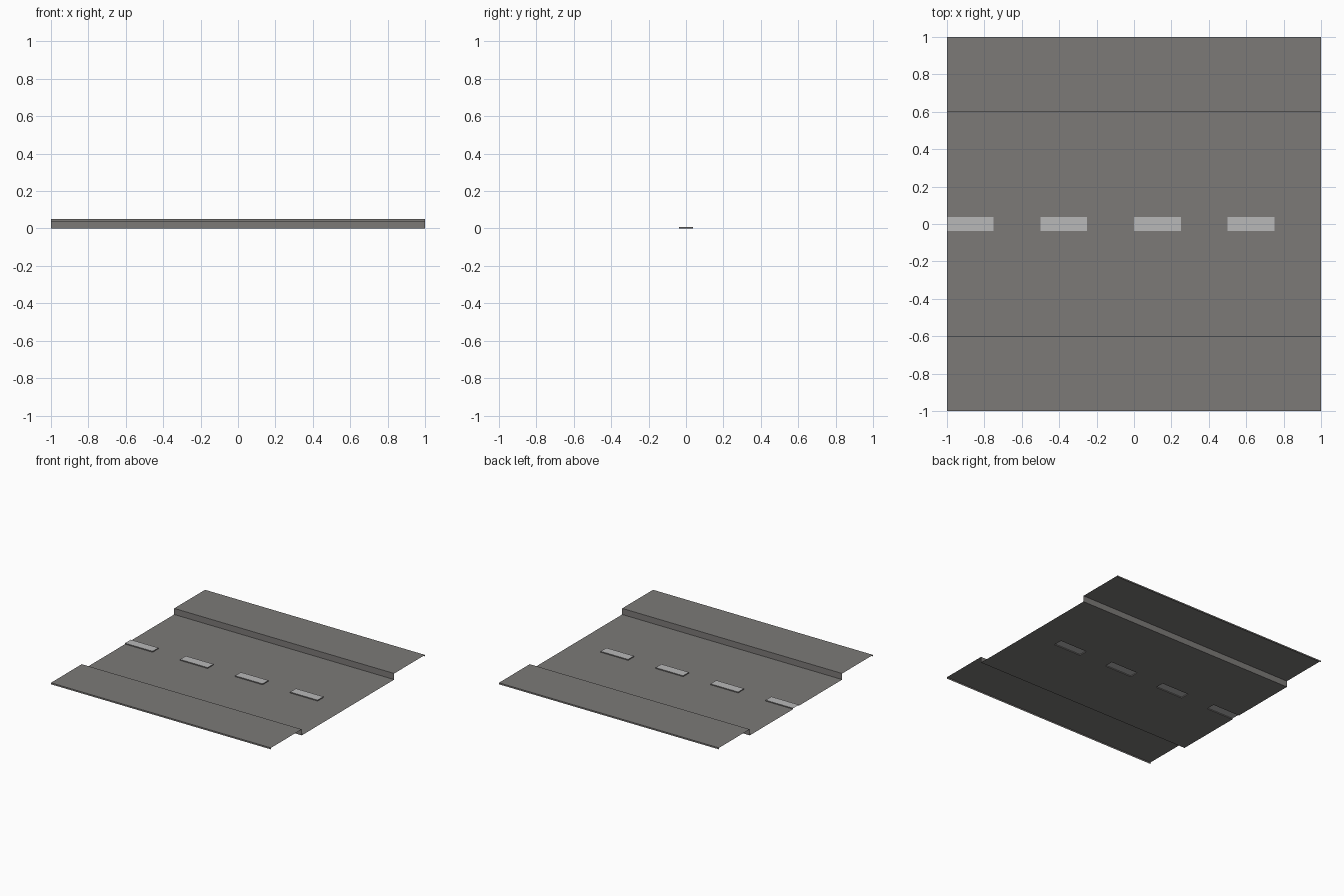
import bpy

if "Cube" in bpy.data.objects:
    bpy.data.objects.remove(bpy.data.objects["Cube"])

ROAD_HALF, KERB_H, LIP_Z = 0.6, 0.05, 0.0375
DASH_HALF, DASH_H, DASH_LEN = 0.0375, 0.008, 0.25


def material(name, rgb):
    m = bpy.data.materials.new(name)
    m.diffuse_color = (*rgb, 1)
    m.use_nodes = True
    m.node_tree.nodes["Principled BSDF"].inputs["Base Color"].default_value = m.diffuse_color
    return m


asphalt = material("asphalt grey", (0.2, 0.193, 0.187))
paint = material("line paint", (0.48, 0.48, 0.48))


def build(name, quads, mats):
    """Make an open sheet from (corner list, material index) pairs."""
    verts, faces = [], []
    for corners, _ in quads:
        faces.append(range(len(verts), len(verts) + 4))
        verts += corners
    me = bpy.data.meshes.new(name)
    me.from_pydata(verts, [], [list(f) for f in faces])
    for m in mats:
        me.materials.append(m)
    for poly, (_, index) in zip(me.polygons, quads):
        poly.material_index = index
    ob = bpy.data.objects.new(name, me)
    bpy.context.collection.objects.link(ob)
    return ob


def strip(p, q, x0=-1, x1=1):
    """Sweep a (y, z) segment along x; going toward -y faces down."""
    return [(x0, *p), (x1, *p), (x1, *q), (x0, *q)]


# Road surface on either side of the centre line
for name, y0, y1 in (("road_front", -ROAD_HALF, -DASH_HALF),
                     ("road_back", DASH_HALF, ROAD_HALF)):
    build(name, [(strip((y0, 0), (y1, 0)), 0)], [asphalt])

# Pavements: outer lip, flat top and kerb drop
profile = [(-1, LIP_Z), (-1, KERB_H), (-ROAD_HALF, KERB_H), (-ROAD_HALF, 0)]
build("pavement_front",
      [(strip(a, b), 0) for a, b in zip(profile, profile[1:])], [asphalt])
mirrored = [(-y, z) for y, z in reversed(profile)]
build("pavement_back",
      [(strip(a, b), 0) for a, b in zip(mirrored, mirrored[1:])], [asphalt])

# Centre line: raised painted dashes alternating with bare road
w, h = DASH_HALF, DASH_H
quads = []
for i in range(4):
    a = -1 + i * 0.5
    b = a + DASH_LEN
    quads.append((strip((-w, h), (w, h), a, b), 1))
    quads.append((strip((-w, 0), (-w, h), a, b), 0))
    quads.append((strip((w, h), (w, 0), a, b), 0))
    quads.append(([(b, -w, 0), (b, w, 0), (b, w, h), (b, -w, h)], 0))
    if i > 0:
        quads.append(([(a, w, 0), (a, -w, 0), (a, -w, h), (a, w, h)], 0))
    quads.append((strip((-w, 0), (w, 0), b, b + DASH_LEN), 0))
build("centre_line", quads, [asphalt, paint])
